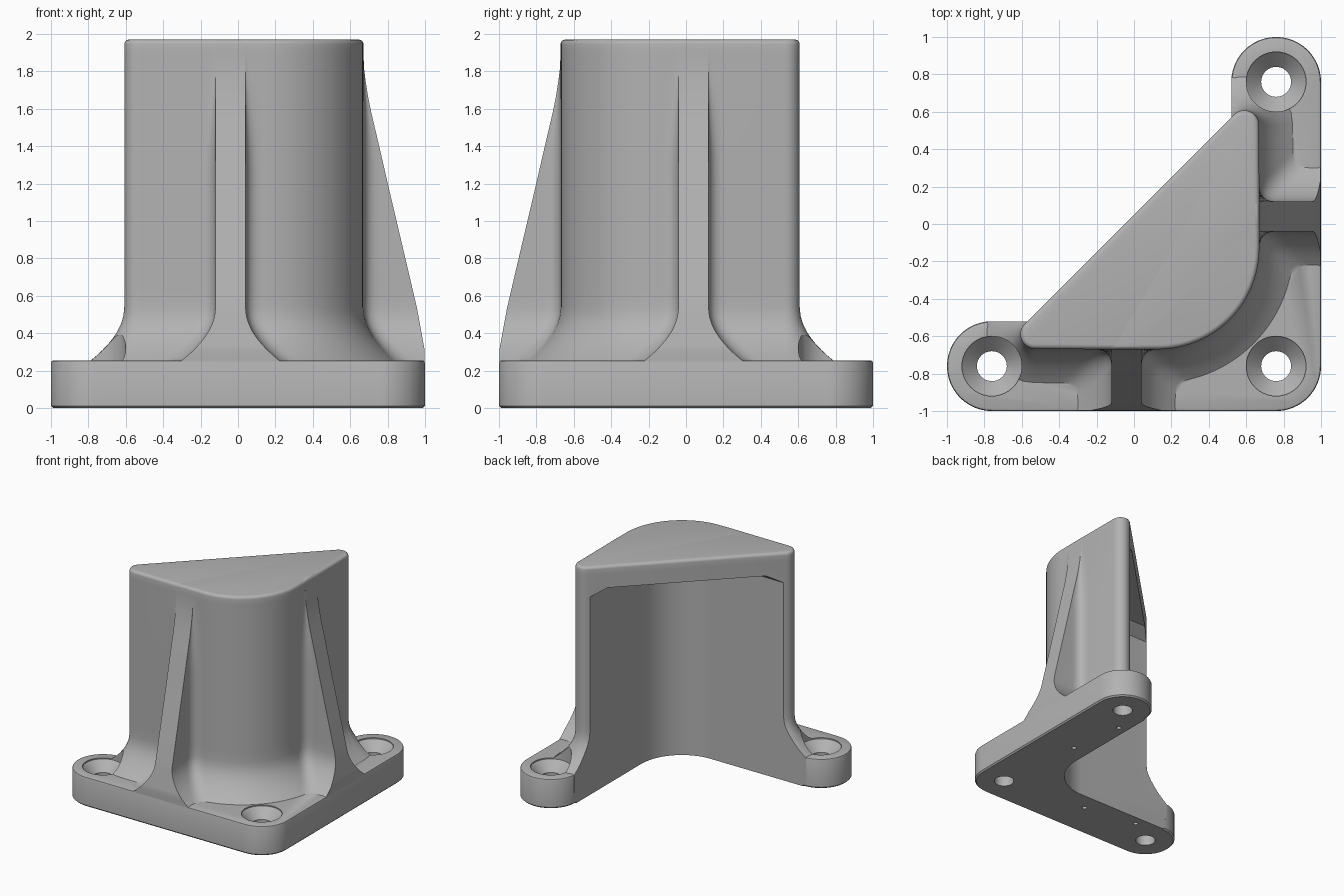
import bpy, bmesh
from math import sin, cos, asin, sqrt, pi, radians

cube = bpy.data.objects.get("Cube")
if cube:
    bpy.data.objects.remove(cube, do_unlink=True)

grey = bpy.data.materials.new("plain_grey")
grey.use_nodes = True
tone = (0.45, 0.45, 0.45, 1)
grey.diffuse_color = tone
grey.node_tree.nodes["Principled BSDF"].inputs["Base Color"].default_value = tone

WALL, INNER = 0.67, 0.52           # outer and inner wall faces
BEND = 0.13                        # centre of the rounded wall corner
PLATE = 0.255                      # plate top height
BOSS = 0.76                        # screw hole positions
TOP = 1.97


def arc(cx, cy, r, a0, a1, n):
    return [(cx + r * cos(a0 + (a1 - a0) * i / n), cy + r * sin(a0 + (a1 - a0) * i / n))
            for i in range(n + 1)]


def curve3(a, b, c, n=6):
    """Quadratic curve used for the fillets beside the ribs."""
    out = []
    for i in range(n + 1):
        t = i / n
        out.append(tuple((1 - t) ** 2 * p + 2 * t * (1 - t) * q + t * t * r
                         for p, q, r in zip(a, b, c)))
    return out


def mirrored(half):
    """Complete an outline across the diagonal symmetry line."""
    return half + [(-y, -x) for x, y in reversed(half)]


def loft(name, layers):
    """Closed solid through (z, outline) layers with equal point counts."""
    bm = bmesh.new()
    rings = [[bm.verts.new((x, y, z)) for x, y in pts] for z, pts in layers]
    n = len(rings[0])
    for a, b in zip(rings, rings[1:]):
        for i in range(n):
            j = (i + 1) % n
            bm.faces.new((a[i], a[j], b[j], b[i]))
    bm.faces.new(rings[0][::-1])
    bm.faces.new(rings[-1])
    bmesh.ops.recalc_face_normals(bm, faces=bm.faces)
    mesh = bpy.data.meshes.new(name)
    bm.to_mesh(mesh)
    bm.free()
    mesh.materials.append(grey)
    obj = bpy.data.objects.new(name, mesh)
    bpy.context.collection.objects.link(obj)
    return obj


def combine(target, other, operation):
    mod = target.modifiers.new("join", "BOOLEAN")
    mod.operation, mod.object, mod.solver = operation, other, "EXACT"
    bpy.ops.object.select_all(action="DESELECT")
    target.select_set(True)
    bpy.context.view_layer.objects.active = target
    bpy.ops.object.modifier_apply(modifier=mod.name)
    bpy.data.objects.remove(other, do_unlink=True)


# Rib slope, as (height, reach) points
SLOPE = [(0.31, 0.998), (0.53, 0.958), (0.8, 0.895), (1.16, 0.81),
         (1.43, 0.748), (1.62, 0.703), (1.78, 0.677), (1.86, 0.67)]


def rib_reach(z):
    if z <= SLOPE[0][0]:
        return SLOPE[0][1]
    for (z0, r0), (z1, r1) in zip(SLOPE, SLOPE[1:]):
        if z <= z1:
            return r0 + (r1 - r0) * (z - z0) / (z1 - z0)
    return 0


def body_outline(z, inset=0):
    """Wall and rib outline; it flares out towards the plate."""
    d = 0.18 * max(0, (0.54 - max(z, 0.25)) / 0.285) ** 2 - inset
    radius = WALL - BEND + d
    face = -max(WALL + d + 0.001, rib_reach(z))
    fillet = 0.09

    def wall_y(x):
        return -WALL - d if x < BEND else -BEND - sqrt(radius ** 2 - (x - BEND) ** 2)

    def side(x, sign):
        y = wall_y(x)
        end = x + sign * fillet
        return curve3((x, y - min(fillet, 0.9 * (y - face))), (x, y), (end, wall_y(end)))

    left, right = -0.12 - d, 0.04 + d
    half = arc(-0.53, -0.59, 0.078 + d, 0.75 * pi, 1.5 * pi, 10)
    half += side(left, -1)[::-1] + [(left, face), (right, face)] + side(right, 1)
    start = asin(max(0.02, (right + fillet - BEND) / radius))
    half += arc(BEND, -BEND, radius, start - pi / 2, -pi / 4 - 0.02, 12)
    return mirrored(half)


# Upright body with flared foot, sloping ribs and rounded top edge
heights = [0.1, 0.25, 0.265, 0.285, 0.31, 0.34, 0.37, 0.41, 0.45, 0.49, 0.54]
heights += [0.62 + 0.08 * i for i in range(17)]
layers = [(z, body_outline(z)) for z in heights]
for i in range(5):
    a = i * pi / 8
    layers.append((TOP - 0.025 + 0.025 * sin(a), body_outline(TOP, 0.025 * (1 - cos(a)))))
bracket = loft("corner_bracket", layers)


# Base plate with rounded ends and corner
def plate_outline(inset):
    r = 1 - BOSS - inset
    half = arc(-BOSS, -BOSS, r, pi / 2, 1.5 * pi, 24)
    half += arc(BOSS, -BOSS, r, -pi / 2, -pi / 4 - 0.01, 8)
    return mirrored(half)


plate = loft("base_plate", [(z, plate_outline(i)) for z, i in (
    (0, 0.012), (0.012, 0), (PLATE - 0.014, 0), (PLATE - 0.004, 0.004), (PLATE, 0.014))])
combine(bracket, plate, "UNION")


# Open hollow with a chamfered ceiling
def hollow_outline(k):
    half = [(-1.4, 1.4 - k), (-1.4, k - INNER)]
    half += arc(BEND, -BEND, INNER - BEND - k, -pi / 2, -pi / 4 - 0.01, 14)
    return mirrored(half[1:]) + [(-1.4, 1.4)]


hollow = loft("hollow_cutter", [(-0.2, hollow_outline(0)), (1.71, hollow_outline(0)),
                                (1.78, hollow_outline(0.1))])
combine(bracket, hollow, "DIFFERENCE")

# Countersunk screw holes
for x, y in ((-BOSS, -BOSS), (BOSS, -BOSS), (BOSS, BOSS)):
    profile = ((-0.1, 0.08), (0.165, 0.08), (0.245, 0.16), (0.7, 0.16))
    cutter = loft("screw_cutter", [(z, arc(x, y, r, 0, 2 * pi * 39 / 40, 39)) for z, r in profile])
    combine(bracket, cutter, "DIFFERENCE")

# Small pilot holes in the underside
for x, y in mirrored([(-0.03, -0.67), (-0.52, -0.6)]):
    cutter = loft("pilot_cutter", [(z, arc(x, y, 0.02, 0, 2 * pi * 11 / 12, 11)) for z in (-0.1, 0.15)])
    combine(bracket, cutter, "DIFFERENCE")

bpy.ops.object.select_all(action="DESELECT")
bracket.select_set(True)
bpy.context.view_layer.objects.active = bracket
bpy.ops.object.shade_smooth_by_angle(angle=radians(32))
